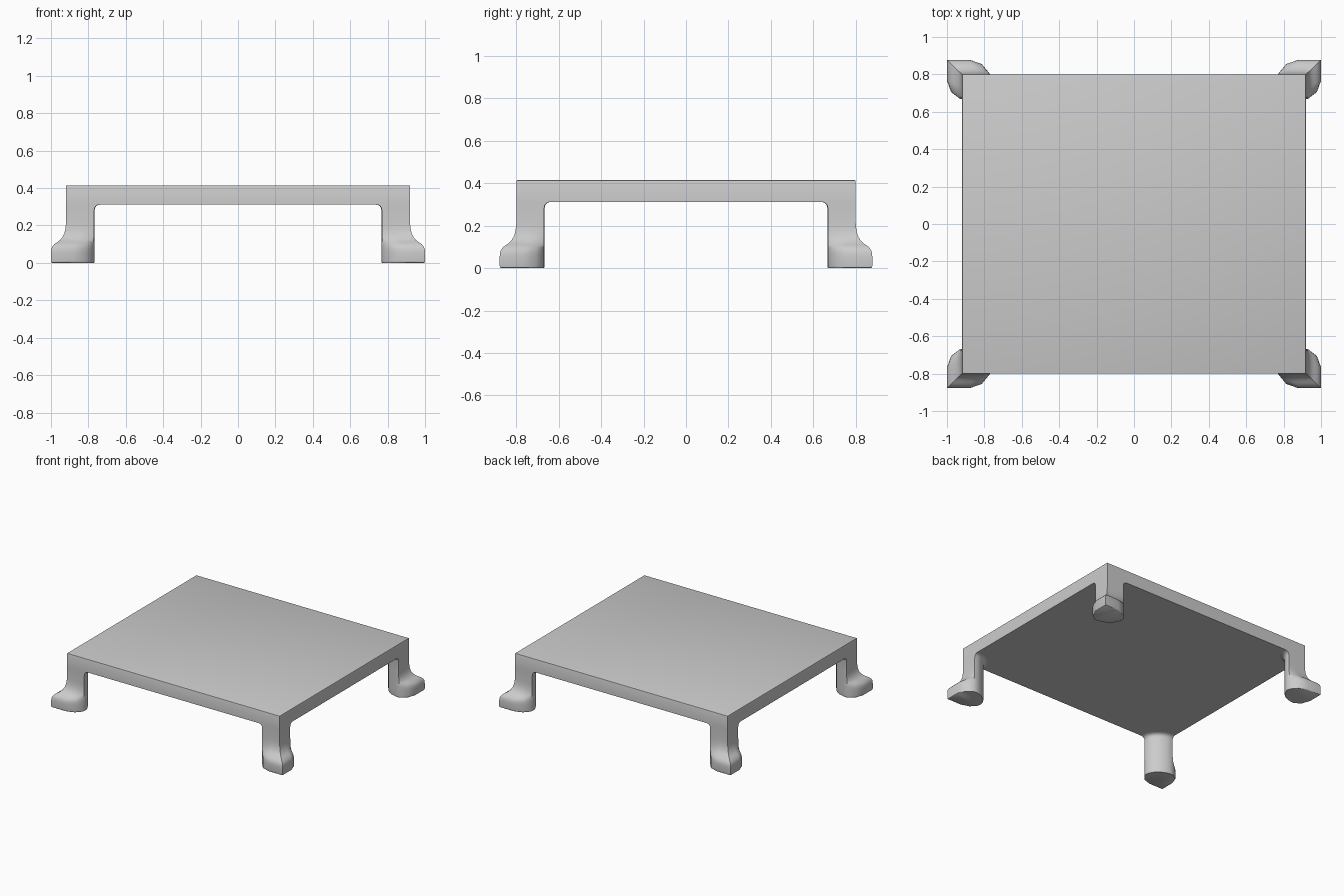
import bpy, bmesh, math

if "Cube" in bpy.data.objects:
    bpy.data.objects.remove(bpy.data.objects["Cube"])

X, Y = 0.92, 0.80          # slab half sizes
LX, LY = 0.155, 0.135      # leg section sizes


def add_object(name, bm):
    bmesh.ops.recalc_face_normals(bm, faces=bm.faces)
    mesh = bpy.data.meshes.new(name)
    bm.to_mesh(mesh)
    bm.free()
    ob = bpy.data.objects.new(name, mesh)
    bpy.context.collection.objects.link(ob)
    bpy.ops.object.select_all(action='DESELECT')
    ob.select_set(True)
    bpy.context.view_layer.objects.active = ob
    bpy.ops.object.shade_smooth_by_angle(angle=math.radians(40))
    return ob


# Table top: flat slab with slightly eased top edges
bm = bmesh.new()
bmesh.ops.create_cube(bm, size=1)
for v in bm.verts:
    v.co = (v.co.x * 2 * X, v.co.y * 2 * Y, 0.312 if v.co.z < 0 else 0.415)
top_edges = [e for e in bm.edges if all(v.co.z > 0.4 for v in e.verts)]
bmesh.ops.bevel(bm, geom=top_edges, offset=0.006, segments=2, affect='EDGES', profile=0.5)
add_object("table_top", bm)

# Leg: quarter-round section lofted into an outward pointed foot
side = [(0.5, 0), (0.8, 0), (0.97, 0)]                      # leg, inward fractions
flare = [(0.12, 0.0), (0.185, 0.022), (0.225, 0.07)]        # foot, inward distances
arc = [(math.cos(math.radians(a)), math.sin(math.radians(a))) for a in range(9, 90, 9)]


def section(t, s):
    """t blends leg to foot, s widens the inner side for the fillet under the slab."""
    def mix(a, b):
        return (a[0] + (b[0] - a[0]) * t, a[1] + (b[1] - a[1]) * t)

    pts = [mix((X, Y), (X + 0.08, Y + 0.078))]
    for p, q in zip(side, flare):
        pts.append(mix((X - p[0] * LX * s, Y), (X + 0.08 - q[0], Y + 0.078 - q[1])))
    for c, d in arc:
        pts.append((X - c * LX * s, Y - d * LY * s))
    for p, q in reversed(list(zip(side, flare))):
        pts.append(mix((X, Y - p[0] * LY * s), (X + 0.08 - q[1], Y + 0.078 - q[0] * 0.93)))
    return pts


# (height, foot blend, inner widening)
levels = [(0.312, 0, 1.2), (0.309, 0, 1.11), (0.302, 0, 1.05), (0.293, 0, 1.015), (0.28, 0, 1),
          (0.21, 0, 1), (0.18, 0.04, 1), (0.155, 0.12, 1), (0.135, 0.25, 1), (0.12, 0.42, 1),
          (0.11, 0.6, 1), (0.1, 0.78, 1), (0.088, 0.91, 1), (0.074, 0.98, 1), (0.055, 1, 1),
          (0.01, 1, 1), (0.003, 0.98, 0.99), (0, 0.92, 0.97)]
bm = bmesh.new()
rings = [[bm.verts.new((x, y, z)) for x, y in section(t, s)] for z, t, s in levels]
for a, b in zip(rings, rings[1:]):
    for i in range(len(a)):
        j = (i + 1) % len(a)
        bm.faces.new((a[i], a[j], b[j], b[i]))
bm.faces.new(rings[-1])
leg = add_object("corner_legs", bm)
mirror = leg.modifiers.new("four_corners", 'MIRROR')
mirror.use_axis = (True, True, False)
mirror.use_mirror_merge = False
